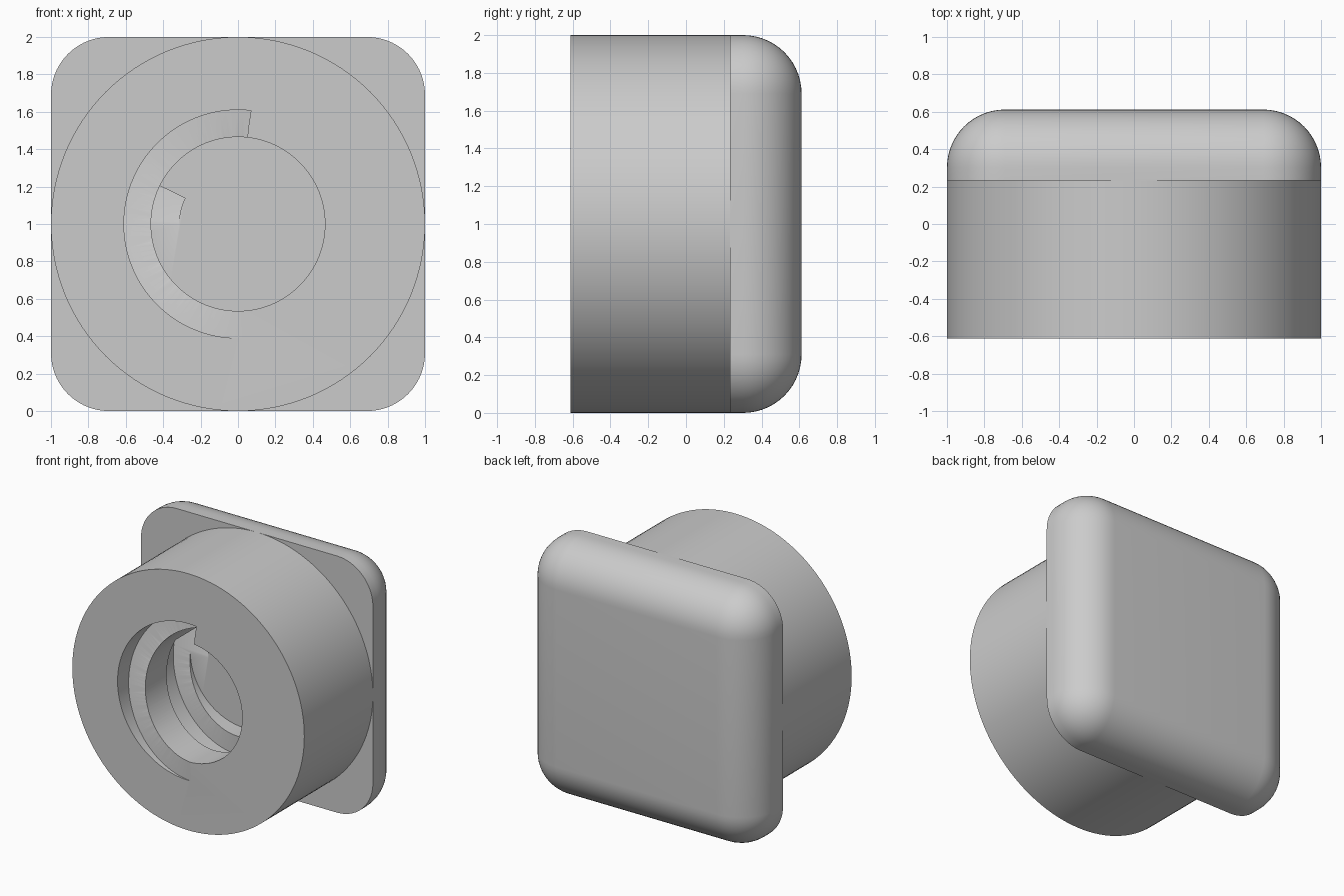
import bpy, bmesh, math
from mathutils import Matrix, Vector

cube = bpy.data.objects.get("Cube")
if cube:
    bpy.data.objects.remove(cube, do_unlink=True)

FRONT, SEAM, BACK = -0.612, 0.233, 0.612   # y of front face, collar/plate seam, back face
HOLE_R, HOLE_DEPTH = 0.465, 0.69
GROOVE_IN, GROOVE_OUT = 0.315, 0.61
PITCH, GROOVE_H = 0.55, 0.288

grey = bpy.data.materials.new("light grey")
grey.use_nodes = True
colour = (0.6, 0.6, 0.6, 1)
grey.diffuse_color = colour
grey.node_tree.nodes["Principled BSDF"].inputs["Base Color"].default_value = colour


def finish(name, bm):
    bmesh.ops.recalc_face_normals(bm, faces=bm.faces)
    mesh = bpy.data.meshes.new(name)
    bm.to_mesh(mesh)
    bm.free()
    mesh.materials.append(grey)
    obj = bpy.data.objects.new(name, mesh)
    bpy.context.collection.objects.link(obj)
    return obj


def activate(obj):
    bpy.ops.object.select_all(action='DESELECT')
    obj.select_set(True)
    bpy.context.view_layer.objects.active = obj


def cylinder(name, radius, y0, y1):
    bm = bmesh.new()
    place = Matrix.Translation((0, (y0 + y1) / 2, 1)) @ Matrix.Rotation(math.pi / 2, 4, 'X')
    bmesh.ops.create_cone(bm, cap_ends=True, segments=128, radius1=radius,
                          radius2=radius, depth=y1 - y0, matrix=place)
    return finish(name, bm)


def thread_cutter(start, end, steps):
    """Rectangular section swept along a helix; angles in degrees, falling as it goes deeper."""
    bm = bmesh.new()
    rings = []
    for i in range(steps + 1):
        deg = start + (end - start) * i / steps
        a = math.radians(deg)
        floor = FRONT + (272 - deg) / 360 * PITCH
        ceiling = floor - GROOVE_H
        section = [(GROOVE_IN, ceiling), (GROOVE_OUT, ceiling),
                   (GROOVE_OUT, floor), (GROOVE_IN, floor)]
        rings.append([bm.verts.new((r * math.cos(a), y, 1 + r * math.sin(a)))
                      for r, y in section])
    for p, q in zip(rings, rings[1:]):
        for k in range(4):
            n = (k + 1) % 4
            bm.faces.new((p[k], p[n], q[n], q[k]))
    bm.faces.new(rings[0])
    bm.faces.new(rings[-1])
    bmesh.ops.triangulate(bm, faces=bm.faces)
    return finish("thread_cutter", bm)


def cut(target, cutter):
    cutter.hide_render = True
    mod = target.modifiers.new("cut", 'BOOLEAN')
    mod.operation = 'DIFFERENCE'
    mod.solver = 'EXACT'
    mod.object = cutter
    activate(target)
    bpy.ops.object.modifier_apply(modifier=mod.name)
    bpy.data.objects.remove(cutter, do_unlink=True)


# Round collar with a blind threaded hole
collar = cylinder("threaded_collar", 1, FRONT, SEAM)
cut(collar, cylinder("hole_cutter", HOLE_R, FRONT - 0.2, FRONT + HOLE_DEPTH))
cut(collar, thread_cutter(300, 154 - 360, 169))

# Square back plate, rounded on every edge except around its flat front
bm = bmesh.new()
bmesh.ops.create_cube(bm, size=1, matrix=Matrix.Translation((0, (SEAM + BACK) / 2, 1))
                      @ Matrix.Diagonal(Vector((2, BACK - SEAM, 2, 1))))
rounded = [e for e in bm.edges if any(v.co.y > SEAM + 0.1 for v in e.verts)]
bmesh.ops.bevel(bm, geom=rounded, offset=0.31, offset_type='OFFSET',
                segments=14, profile=0.5, affect='EDGES')
plate = finish("back_plate", bm)

for obj in (collar, plate):
    activate(obj)
    bpy.ops.object.shade_smooth_by_angle(angle=math.radians(30))
